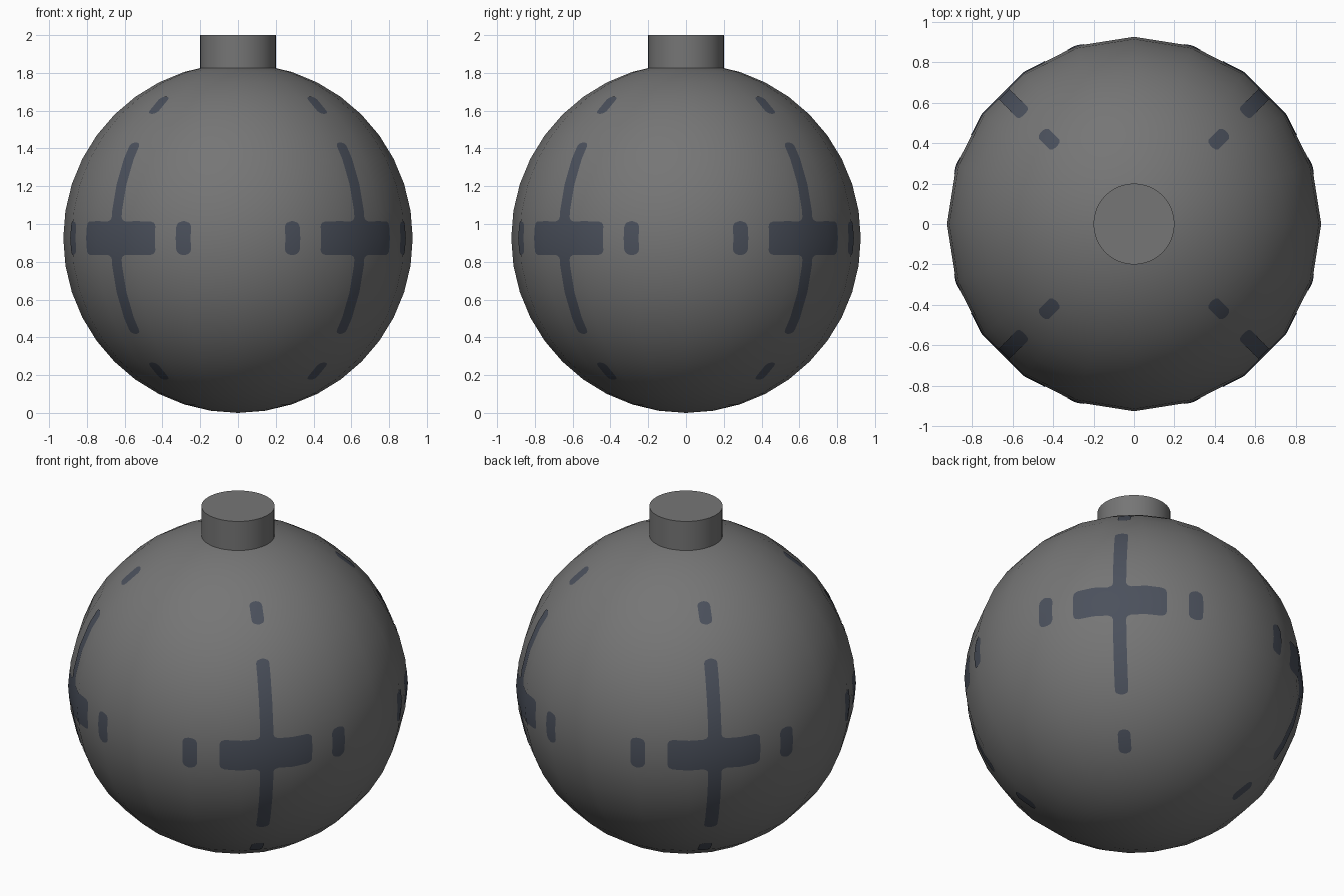
import bpy, bmesh, math
from mathutils import Vector
from mathutils.bvhtree import BVHTree

if "Cube" in bpy.data.objects:
    bpy.data.objects.remove(bpy.data.objects["Cube"])

R = 0.925                      # ball radius
CENTRE = Vector((0, 0, R))
LIFT = 0.003                   # paint plates sit just above the ball


def material(name, rgb):
    m = bpy.data.materials.new(name)
    m.diffuse_color = (*rgb, 1)
    m.use_nodes = True
    m.node_tree.nodes["Principled BSDF"].inputs["Base Color"].default_value = m.diffuse_color
    return m


grey = material("dark_grey", (0.18, 0.18, 0.18))
slate = material("slate_blue", (0.070, 0.081, 0.107))


def add_object(name, bm, mat):
    mesh = bpy.data.meshes.new(name)
    bm.to_mesh(mesh)
    mesh.materials.append(mat)
    ob = bpy.data.objects.new(name, mesh)
    bpy.context.collection.objects.link(ob)
    return ob


# Ball: 20-sided, smooth shaded
bm = bmesh.new()
bmesh.ops.create_uvsphere(bm, u_segments=20, v_segments=20, radius=R)
for f in bm.faces:
    f.smooth = True
tree = BVHTree.FromBMesh(bm)
bmesh.ops.translate(bm, verts=bm.verts, vec=CENTRE)
add_object("ball", bm, grey)
bm.free()

# Cap: short cylinder on top, its base sunk into the ball
bm = bmesh.new()
bmesh.ops.create_cone(bm, cap_ends=True, segments=48, radius1=0.2, radius2=0.2, depth=0.2)
bmesh.ops.translate(bm, verts=bm.verts, vec=(0, 0, 1.9))
for f in bm.faces:
    f.smooth = len(f.verts) == 4
for e in bm.edges:
    e.smooth = all(len(f.verts) == 4 for f in e.link_faces)
add_object("cap", bm, grey)
bm.free()


def on_ball(az, s, t):
    """Arc lengths s (sideways) and t (up) around azimuth az, dropped on the ball."""
    el = t / R
    a = az + s / (R * math.cos(el))
    d = Vector((math.cos(el) * math.cos(a), math.cos(el) * math.sin(a), math.sin(el)))
    hit = tree.ray_cast(Vector((0, 0, 0)), d)[0]
    return (hit if hit else d * R) + d * LIFT


def inset(d, r):
    """Sideways inset of a rounded corner at distance d from the end."""
    return r - math.sqrt(max(0, r * r - (r - d) ** 2)) if d < r else 0


def patch(bm, az, s0, s1, t0, t1, r, joint=0):
    """Rounded bar; joint = -1 / 1 flares the lower / upper end into the crossbar."""
    mid, half = (s0 + s1) / 2, (s1 - s0) / 2
    rows = max(24, round((t1 - t0) / 0.008))
    cols = max(6, round((s1 - s0) / 0.015))
    grid = []
    for j in range(rows + 1):
        t = t0 + (t1 - t0) * j / rows
        lo, hi = inset(t - t0, r), inset(t1 - t, r)
        w = half + (lo if joint < 0 else -lo) + (hi if joint > 0 else -hi)
        w = max(w, 0.004)
        grid.append([bm.verts.new(on_ball(az, mid + w * (2 * i / cols - 1), t))
                     for i in range(cols + 1)])
    for a, b in zip(grid, grid[1:]):
        for i in range(cols):
            bm.faces.new((a[i], a[i + 1], b[i + 1], b[i])).smooth = True


# Painted crosses with dashes at each tip, one on every diagonal
for k, label in enumerate(("back_right", "back_left", "front_left", "front_right")):
    az = math.radians(45 + 90 * k)
    bm = bmesh.new()
    patch(bm, az, -0.263, 0.263, -0.09, 0.09, 0.03)               # crossbar
    patch(bm, az, -0.037, 0.037, 0.09, 0.541, 0.028, -1)          # upper arm
    patch(bm, az, -0.037, 0.037, -0.541, -0.09, 0.028, 1)         # lower arm
    for s in (-0.43, 0.43):                                       # side dashes
        patch(bm, az, s - 0.042, s + 0.042, -0.09, 0.09, 0.035)
    for t in (-0.805, 0.805):                                     # tip dashes
        patch(bm, az, -0.035, 0.035, t - 0.07, t + 0.07, 0.03)
    bmesh.ops.translate(bm, verts=bm.verts, vec=CENTRE)
    mesh = add_object("painted_cross_" + label, bm, slate).data
    bm.free()
    # shade the paint like the round ball under it
    mesh.normals_split_custom_set_from_vertices([(v.co - CENTRE).normalized() for v in mesh.vertices])
